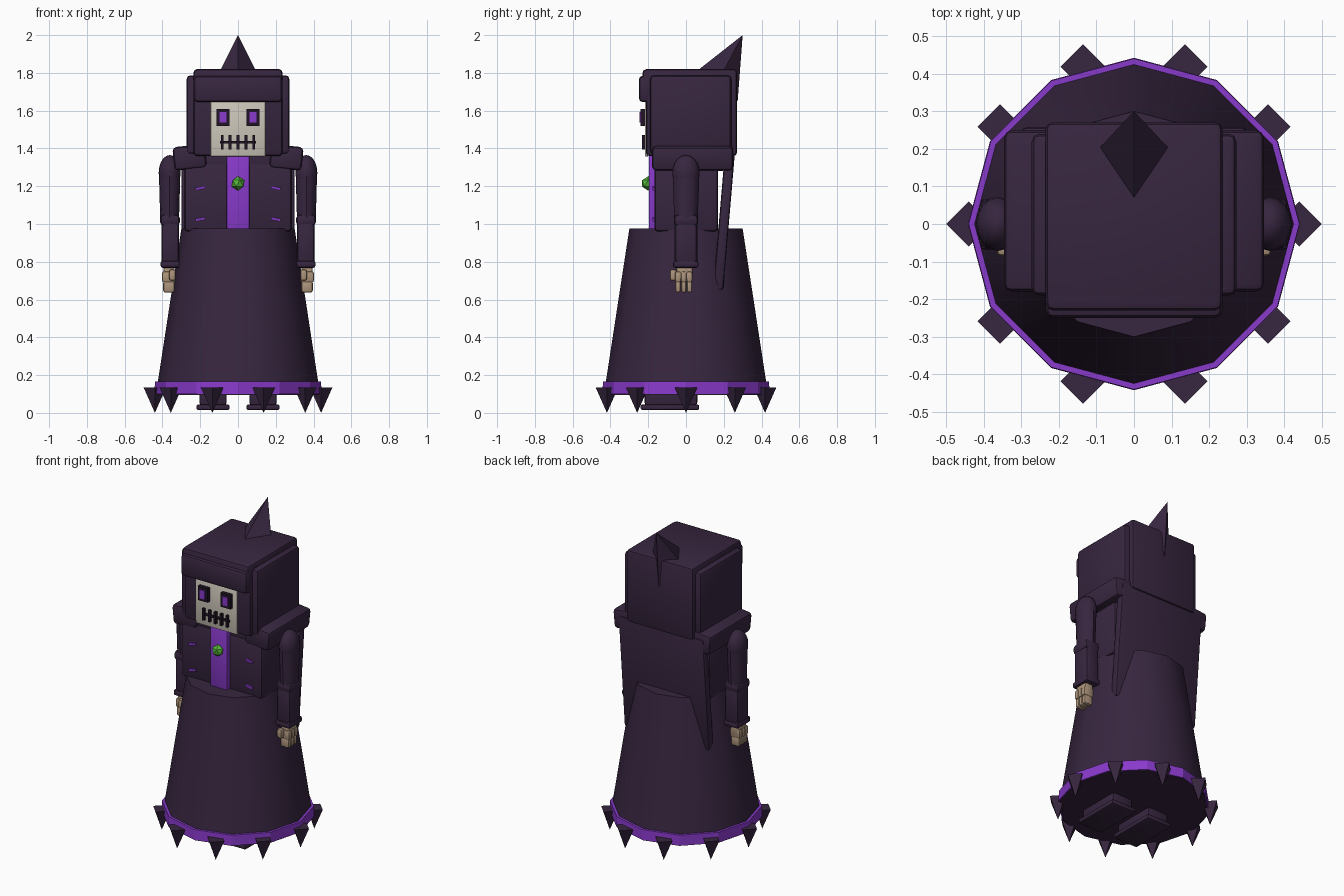
import bpy, bmesh, math
from mathutils import Matrix, Vector

if "Cube" in bpy.data.objects:
    bpy.data.objects.remove(bpy.data.objects["Cube"])


def material(name, rgb):
    m = bpy.data.materials.new(name)
    m.use_nodes = True
    m.diffuse_color = (*rgb, 1)
    m.node_tree.nodes["Principled BSDF"].inputs["Base Color"].default_value = (*rgb, 1)
    return m


CLOTH = material("dark plum cloth", (0.038, 0.019, 0.05))
PURPLE = material("bright purple", (0.25, 0.042, 0.6))
BONE = material("pale bone", (0.61, 0.57, 0.49))
TAN = material("tan bone", (0.42, 0.3, 0.2))
GREEN = material("green gem", (0.09, 0.47, 0.04))
BLACK = material("near black", (0.014, 0.007, 0.018))


def finish(bm, name, mat, smooth=True, matrix=None):
    if matrix:
        bm.transform(matrix)
    mesh = bpy.data.meshes.new(name)
    bm.to_mesh(mesh)
    bm.free()
    mesh.materials.append(mat)
    ob = bpy.data.objects.new(name, mesh)
    bpy.context.collection.objects.link(ob)
    if smooth:
        bpy.ops.object.select_all(action='DESELECT')
        bpy.context.view_layer.objects.active = ob
        ob.select_set(True)
        bpy.ops.object.shade_smooth_by_angle(angle=math.radians(35))
    return ob


def box(name, mat, x, y, z, bevel=0.0, tilt=0.0, lean=0.0):
    """Box from x, y, z ranges; tilt turns about y, lean about x."""
    bm = bmesh.new()
    bmesh.ops.create_cube(bm, size=1)
    bmesh.ops.scale(bm, vec=(x[1] - x[0], y[1] - y[0], z[1] - z[0]), verts=bm.verts)
    if bevel:
        bmesh.ops.bevel(bm, geom=bm.edges[:], offset=bevel, segments=2,
                        profile=0.5, affect='EDGES')
    centre = Vector((sum(x) / 2, sum(y) / 2, sum(z) / 2))
    turn = Matrix.Rotation(tilt, 4, 'Y') @ Matrix.Rotation(lean, 4, 'X')
    return finish(bm, name, mat, True, Matrix.Translation(centre) @ turn)


def cone(name, mat, sides, r_low, r_high, z, at=(0, 0), smooth=True, stretch=1.0):
    bm = bmesh.new()
    bmesh.ops.create_cone(bm, cap_ends=True, segments=sides, radius1=r_low,
                          radius2=r_high, depth=z[1] - z[0])
    place = Matrix.Translation((*at, sum(z) / 2)) @ Matrix.Diagonal((1, stretch, 1, 1))
    return finish(bm, name, mat, smooth, place)


def span(s, a, b):
    return tuple(sorted((s * a, s * b)))


# Skirt, hem band and hanging hem spikes
cone("skirt", CLOTH, 12, 0.435, 0.3, (0.095, 0.975))
cone("hem_band", PURPLE, 12, 0.442, 0.44, (0.1, 0.165), smooth=False)
for i in range(10):
    a = math.tau * i / 10
    cone("hem_spike", CLOTH, 4, 0.0, 0.06, (0.0, 0.135),
         (0.44 * math.cos(a), 0.44 * math.sin(a)), smooth=False)

# Torso with front strip and gem
box("torso", CLOTH, (-0.285, 0.285), (-0.168, 0.17), (0.96, 1.32), 0.02)
box("neck", CLOTH, (-0.22, 0.22), (-0.16, 0.2), (1.28, 1.4), 0.01)
box("front_strip", PURPLE, (-0.06, 0.06), (-0.196, -0.15), (0.96, 1.38), 0.004)
bm = bmesh.new()
bmesh.ops.create_icosphere(bm, subdivisions=1, radius=0.038)
finish(bm, "chest_gem", GREEN, False, Matrix.Translation((0, -0.2, 1.215)))

# Hood, brow and back spike
box("hood", CLOTH, (-0.235, 0.235), (-0.212, 0.27), (1.36, 1.82), 0.018)
box("hood_brow", CLOTH, (-0.235, 0.235), (-0.25, -0.18), (1.645, 1.785), 0.022)
box("hood_brow_top", CLOTH, (-0.235, 0.235), (-0.23, -0.12), (1.66, 1.82), 0.02)
axis = Vector((0, 0.47, 0.88)).normalized()
height = 0.32
bm = bmesh.new()
bmesh.ops.create_cone(bm, cap_ends=True, segments=4, radius1=height * 0.441,
                      radius2=0, depth=height)
tip = Vector((0, 0.3, 2.0))
finish(bm, "hood_spike", CLOTH, False, Matrix.Translation(tip - axis * height / 2)
       @ Matrix.Rotation(-math.atan2(axis.y, axis.z), 4, 'X'))

# Face with stitched mouth
box("face", BONE, (-0.145, 0.145), (-0.218, -0.2), (1.358, 1.65), 0.004)
box("mouth_line", BLACK, (-0.095, 0.095), (-0.226, -0.217), (1.425, 1.44))
for i in range(-2, 3):
    x = i * 0.042
    box("mouth_stitch", BLACK, (x - 0.007, x + 0.007), (-0.234, -0.215), (1.395, 1.47))

# Long cape panel, leaning in at the bottom
box("cape", CLOTH, (-0.3, 0.3), (0.175, 0.228), (0.65, 1.38), 0.015, lean=-0.085)

for s, side in ((1, "left"), (-1, "right")):
    # Eye frame and iris
    box(side + "_eye_frame", BLACK, span(s, 0.046, 0.114), (-0.24, -0.215), (1.52, 1.61))
    box(side + "_eye", PURPLE, span(s, 0.062, 0.098), (-0.246, -0.238), (1.537, 1.592))

    # Hood side panel and shoulder collar
    box(side + "_hood_panel", CLOTH, span(s, 0.2, 0.272), (-0.19, 0.24), (1.37, 1.787), 0.02)
    box(side + "_collar", CLOTH, span(s, 0.17, 0.342), (-0.18, 0.25), (1.29, 1.415), 0.022,
        tilt=s * 0.1)

    # Small clasps on the coat
    for z in (1.19, 1.025):
        box(side + "_clasp", PURPLE, span(s, 0.175, 0.225), (-0.178, -0.165),
            (z - 0.007, z + 0.007), tilt=s * 0.2)

    # Sleeve: shoulder, upper arm, elbow, forearm, cuff
    x = s * 0.362
    bm = bmesh.new()
    bmesh.ops.create_uvsphere(bm, u_segments=16, v_segments=10, radius=1)
    finish(bm, side + "_shoulder", CLOTH, True, Matrix.Translation((x, 0, 1.27))
           @ Matrix.Diagonal((0.058, 0.072, 0.095, 1)))
    cone(side + "_upper_arm", CLOTH, 12, 0.05, 0.057, (1.03, 1.28), (x, 0), stretch=1.25)
    box(side + "_elbow", CLOTH, span(s, 0.308, 0.412), (-0.064, 0.064), (0.99, 1.05), 0.02)
    box(side + "_forearm", CLOTH, span(s, 0.312, 0.405), (-0.06, 0.06), (0.78, 1.02), 0.02)
    box(side + "_cuff", CLOTH, span(s, 0.307, 0.41), (-0.068, 0.066), (0.768, 0.805), 0.012)

    # Bony hand: palm with rows of knuckles and fingertips
    box(side + "_palm", TAN, span(s, 0.335, 0.395), (-0.05, 0.035), (0.7, 0.785), 0.012)
    for i in range(3):
        y = -0.042 + i * 0.03
        box(side + "_knuckle", TAN, span(s, 0.33, 0.402), (y - 0.016, y + 0.016),
            (0.69, 0.75), 0.012)
        box(side + "_fingertip", TAN, span(s, 0.336, 0.396), (y - 0.014, y + 0.014),
            (0.637, 0.7), 0.012)
    box(side + "_thumb", TAN, span(s, 0.33, 0.365), (-0.085, -0.05), (0.7, 0.76), 0.012)

    # Boot and sole
    box(side + "_sole", CLOTH, span(s, 0.045, 0.22), (-0.24, 0.07), (0.015, 0.045), 0.01)
    box(side + "_boot", CLOTH, span(s, 0.06, 0.205), (-0.22, 0.06), (0.04, 0.15), 0.015)
